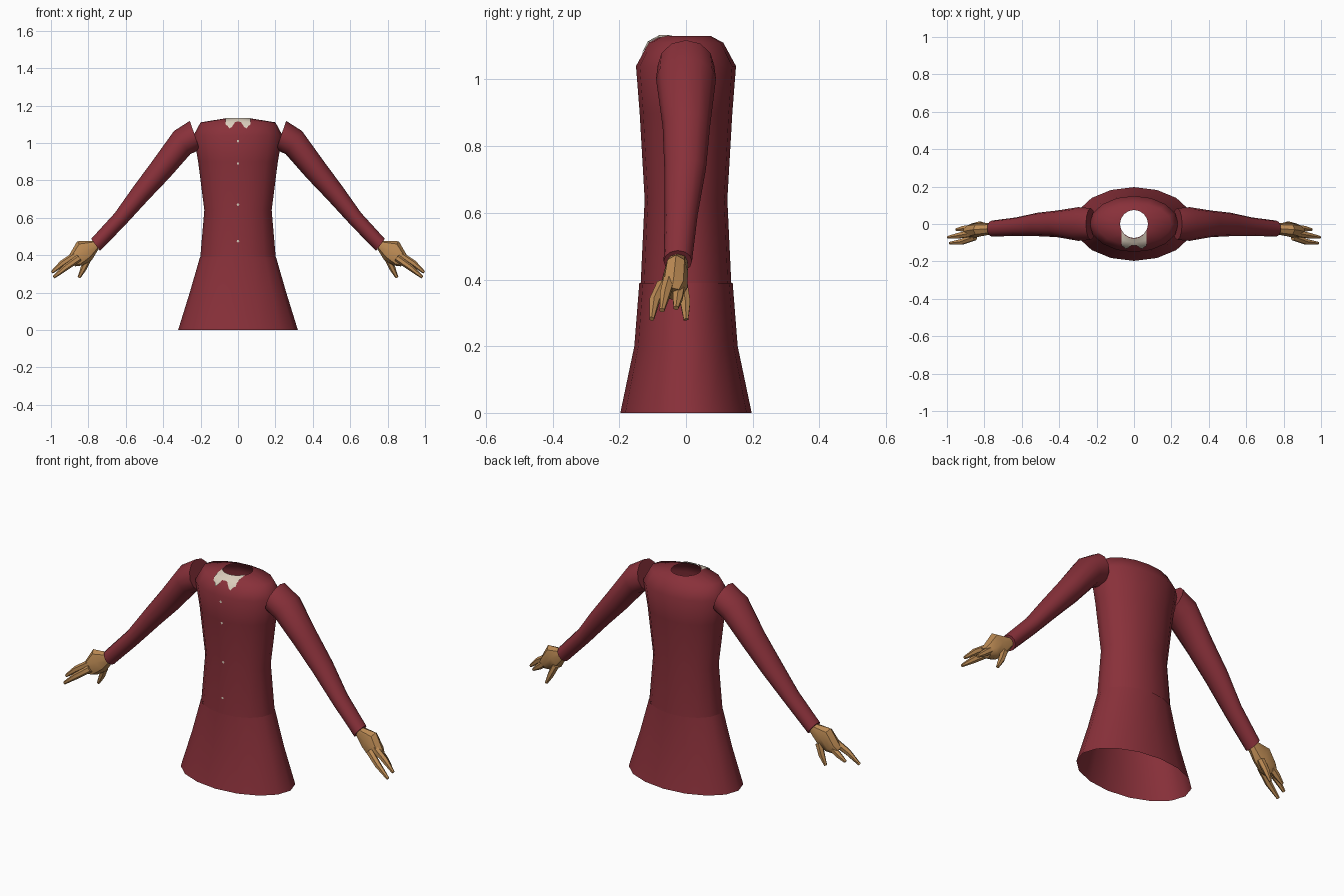
import bpy, bmesh, math
from mathutils import Vector

if "Cube" in bpy.data.objects:
    bpy.data.objects.remove(bpy.data.objects["Cube"])


def material(name, rgb):
    m = bpy.data.materials.new(name)
    m.diffuse_color = (*rgb, 1)
    m.use_nodes = True
    m.node_tree.nodes["Principled BSDF"].inputs["Base Color"].default_value = m.diffuse_color
    return m


RED = material("dark_red_cloth", (0.25, 0.03, 0.042))
SKIN = material("tan_skin", (0.50, 0.255, 0.088))
CREAM = material("cream_cloth", (0.70, 0.61, 0.50))


def finish(bm, name, mat, angle=60, mirror=False):
    bmesh.ops.recalc_face_normals(bm, faces=bm.faces)
    me = bpy.data.meshes.new(name)
    bm.to_mesh(me)
    bm.free()
    me.materials.append(mat)
    ob = bpy.data.objects.new(name, me)
    bpy.context.collection.objects.link(ob)
    bpy.ops.object.select_all(action='DESELECT')
    ob.select_set(True)
    bpy.context.view_layer.objects.active = ob
    bpy.ops.object.shade_smooth_by_angle(angle=math.radians(angle))
    if mirror:
        mod = ob.modifiers.new("mirror", 'MIRROR')
        mod.use_mirror_merge = False
    return ob


def loft(name, rings, mat, cap=True, angle=60, mirror=False):
    """Skin a list of point rings."""
    bm = bmesh.new()
    vs = [[bm.verts.new(p) for p in r] for r in rings]
    n = len(rings[0])
    for a, b in zip(vs, vs[1:]):
        for i in range(n):
            j = (i + 1) % n
            bm.faces.new((a[i], a[j], b[j], b[i]))
    if cap:
        bm.faces.new(vs[0])
        bm.faces.new(vs[-1])
    return finish(bm, name, mat, angle, mirror)


def ellipse(c, u, v, n):
    return [Vector(c) + Vector(u) * math.cos(2 * math.pi * i / n)
            + Vector(v) * math.sin(2 * math.pi * i / n) for i in range(n)]


def level(z, rx, ry):
    return ellipse((0, 0, z), (rx, 0, 0), (0, ry, 0), 16)


def slanted(x1, z1, x2, z2, y0, y1, n=12):
    """Ring spanning an upper and a lower outline point, and a depth range."""
    return ellipse(((x1 + x2) / 2, (y0 + y1) / 2, (z1 + z2) / 2),
                   ((x1 - x2) / 2, 0, (z1 - z2) / 2), (0, (y1 - y0) / 2, 0), n)


def tube(points, radii, n=6):
    pts = [Vector(p) for p in points]
    rings = []
    d = (pts[-1] - pts[0]).normalized()
    u = d.cross(Vector((0, 1, 0))).normalized()
    v = d.cross(u)
    for p, r in zip(pts, radii):
        rings.append(ellipse(p, u * r, v * r, n))
    return rings


# Skirt and upper garment, open at hem and neck
loft("skirt", [level(0, 0.32, 0.197), level(0.20, 0.258, 0.155),
               level(0.39, 0.203, 0.14)], RED, cap=False)
BODY = [(0.385, 0.202, 0.136), (0.64, 0.18, 0.124), (0.90, 0.213, 0.139),
        (1.04, 0.238, 0.15), (1.11, 0.20, 0.112), (1.13, 0.075, 0.075)]
loft("bodice", [level(*r) for r in BODY], RED, cap=False)

# Sleeves
SLEEVE = [(0.257, 1.118, 0.205, 0.963, -0.085, 0.085),
          (0.342, 1.064, 0.255, 0.94, -0.09, 0.09),
          (0.46, 0.90, 0.365, 0.815, -0.07, 0.072),
          (0.56, 0.765, 0.475, 0.70, -0.065, 0.06),
          (0.658, 0.626, 0.604, 0.56, -0.064, 0.035),
          (0.785, 0.487, 0.738, 0.422, -0.067, 0.018)]
loft("sleeves", [slanted(*r) for r in SLEEVE], RED, mirror=True)

# Palms
PALM = [(0.775, 0.477, 0.746, 0.432, -0.055, 0.005),
        (0.86, 0.474, 0.78, 0.375, -0.066, 0.006),
        (0.90, 0.405, 0.83, 0.345, -0.078, 0.004),
        (0.915, 0.375, 0.87, 0.34, -0.072, -0.012)]
loft("palms", [slanted(*r, n=8) for r in PALM], SKIN, angle=40, mirror=True)

# Fingers and thumbs: base, knuckle, tip
DIGITS = {
    "front_fingers": [(0.85, -0.07, 0.385), (0.92, -0.095, 0.335), (0.985, -0.103, 0.282)],
    "middle_fingers": [(0.87, -0.05, 0.40), (0.94, -0.063, 0.355), (0.995, -0.072, 0.308)],
    "rear_fingers": [(0.86, -0.02, 0.385), (0.91, -0.025, 0.345), (0.95, -0.03, 0.315)],
    "thumbs": [(0.80, -0.012, 0.385), (0.825, -0.002, 0.33), (0.85, 0.0, 0.28)],
}
for name, pts in DIGITS.items():
    loft(name, tube(pts, (0.019, 0.017, 0.008)), SKIN, angle=40, mirror=True)


def front_y(z, x):
    """Depth of the garment front at a height and x."""
    for (z0, a0, b0), (z1, a1, b1) in zip(BODY, BODY[1:]):
        if z0 <= z <= z1:
            t = (z - z0) / (z1 - z0)
            a, b = a0 + (a1 - a0) * t, b0 + (b1 - b0) * t
            return -b * math.sqrt(max(0, 1 - (x / a) ** 2))


# Pointed collar flaps lying on the neckline
bm = bmesh.new()
prev = None
for x, low in ((0.0, 1.116), (0.015, 1.108), (0.032, 1.083), (0.045, 1.072),
               (0.056, 1.088), (0.068, 1.095)):
    col = [bm.verts.new((x, front_y(z, x) - 0.003, z + 0.004))
           for z in (1.13, 1.12, max(low, 1.11), min(low, 1.1099))]
    if prev:
        for i in range(3):
            bm.faces.new((prev[i], col[i], col[i + 1], prev[i + 1]))
    prev = col
finish(bm, "collar", CREAM, mirror=True)

# Small buttons down the front
bm = bmesh.new()
for z in (1.01, 0.89, 0.67, 0.475):
    bm.faces.new([bm.verts.new(p) for p in ellipse(
        (0, front_y(z, 0) - 0.003, z), (0.007, 0, 0), (0, 0, 0.007), 8)])
finish(bm, "buttons", CREAM)
